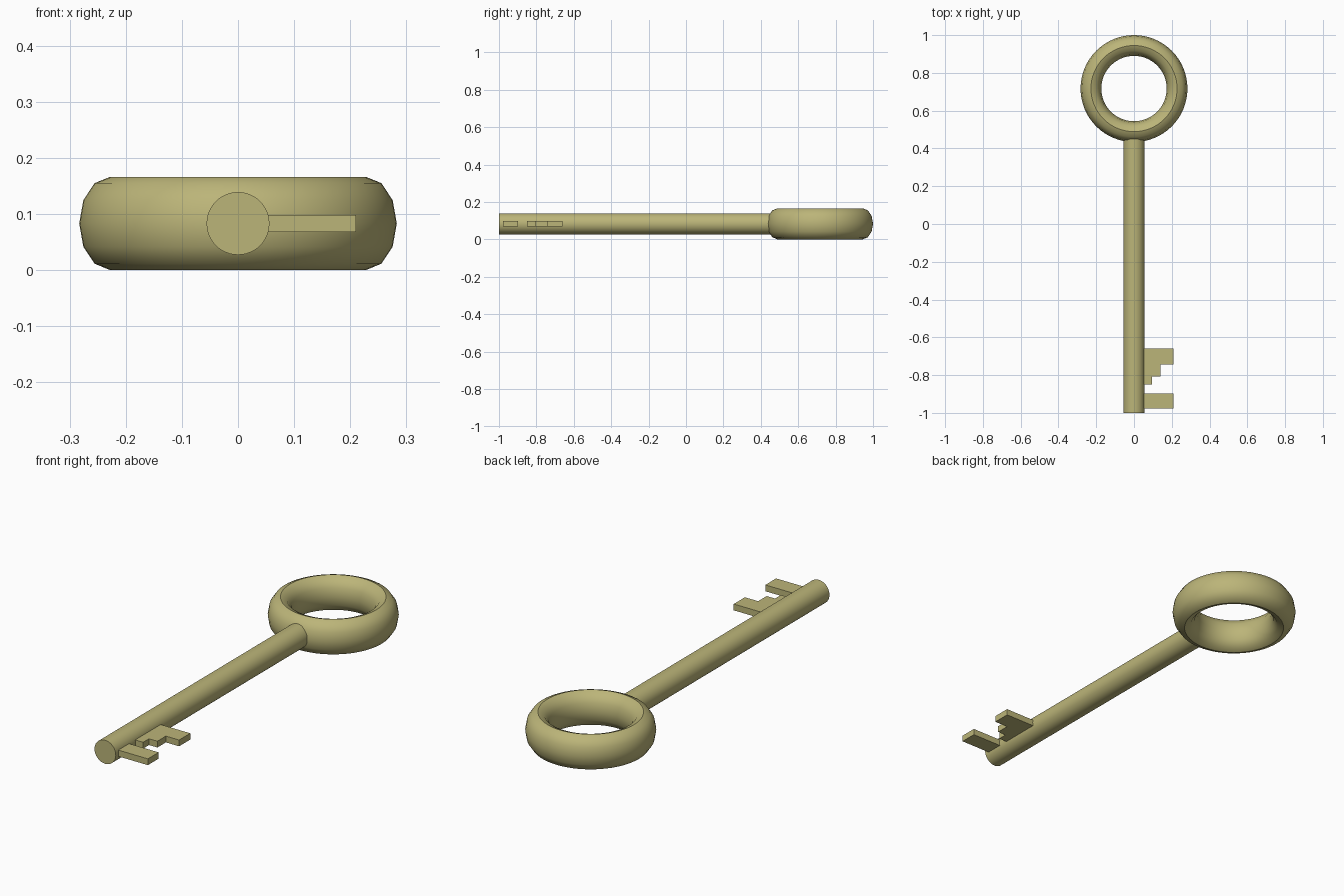
import bpy, bmesh
from math import cos, sin, pi

if "Cube" in bpy.data.objects:
    bpy.data.objects.remove(bpy.data.objects["Cube"])

MID_Z = 0.083
RING_Y = 0.717

brass = bpy.data.materials.new("brass")
brass.diffuse_color = (0.50, 0.46, 0.19, 1)
brass.use_nodes = True
brass.node_tree.nodes["Principled BSDF"].inputs["Base Color"].default_value = brass.diffuse_color


def finish(name, bm, smooth=True):
    bmesh.ops.recalc_face_normals(bm, faces=bm.faces)
    mesh = bpy.data.meshes.new(name)
    bm.to_mesh(mesh)
    bm.free()
    obj = bpy.data.objects.new(name, mesh)
    bpy.context.collection.objects.link(obj)
    mesh.materials.append(brass)
    if smooth:
        bpy.ops.object.select_all(action='DESELECT')
        obj.select_set(True)
        bpy.context.view_layer.objects.active = obj
        bpy.ops.object.shade_smooth_by_angle(angle=pi / 5)
    return obj


# Bow: ring with a tall 12-sided oval section
bm = bmesh.new()
SEG, SIDES = 64, 12
rings = []
for i in range(SEG):
    a = 2 * pi * i / SEG
    loop = []
    for j in range(SIDES):
        b = 2 * pi * j / SIDES
        r = 0.228 + 0.055 * cos(b)
        loop.append(bm.verts.new((r * cos(a), RING_Y + r * sin(a), MID_Z + 0.083 * sin(b))))
    rings.append(loop)
for i in range(SEG):
    p, q = rings[i], rings[(i + 1) % SEG]
    for j in range(SIDES):
        k = (j + 1) % SIDES
        bm.faces.new((p[j], q[j], q[k], p[k]))
finish("bow_ring", bm)

# Shaft: round bar running into the bow
bpy.ops.mesh.primitive_cylinder_add(vertices=48, radius=0.056, depth=1.489,
                                    location=(0, -0.2555, MID_Z), rotation=(pi / 2, 0, 0))
shaft = bpy.context.object
shaft.name = "shaft"
shaft.data.materials.append(brass)
bpy.ops.object.shade_smooth_by_angle(angle=pi / 5)


# Bit: flat plates extruded from outlines
def plate(name, outline, thick=0.03):
    bm = bmesh.new()
    face = bm.faces.new([bm.verts.new((x, y, MID_Z - thick / 2)) for x, y in outline])
    out = bmesh.ops.extrude_face_region(bm, geom=[face])
    top = [v for v in out["geom"] if isinstance(v, bmesh.types.BMVert)]
    bmesh.ops.translate(bm, verts=top, vec=(0, 0, thick))
    finish(name, bm, smooth=False)


plate("tip_tooth", [(0.04, -0.978), (0.21, -0.978), (0.21, -0.897), (0.04, -0.897)])
plate("stepped_tooth", [(0.04, -0.851), (0.096, -0.851), (0.096, -0.807), (0.14, -0.807),
                        (0.14, -0.743), (0.21, -0.743), (0.21, -0.659), (0.04, -0.659)])
